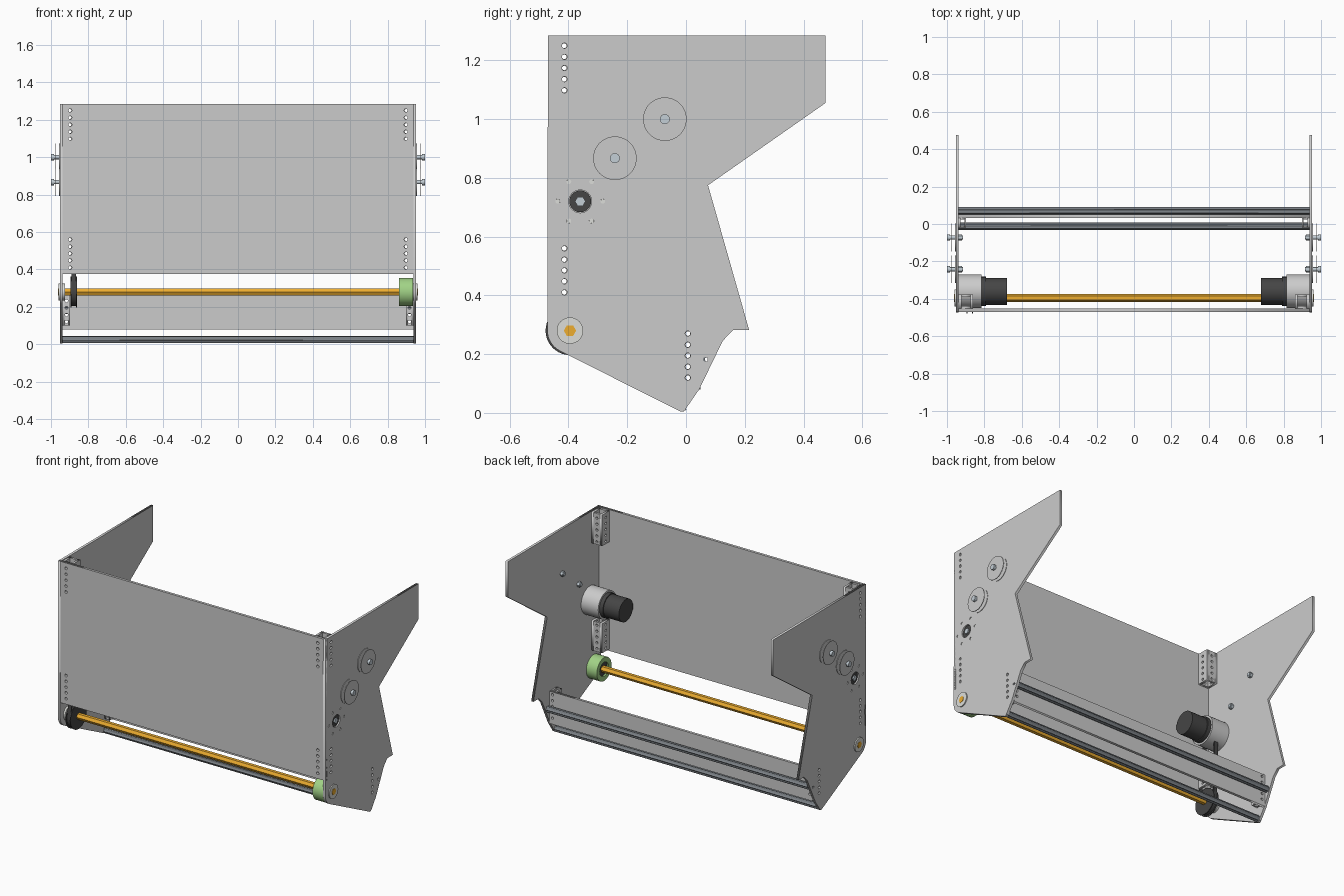
import bpy, bmesh
from math import pi, cos, sin, acos, atan2, hypot
from mathutils import Matrix

if "Cube" in bpy.data.objects:
    bpy.data.objects.remove(bpy.data.objects["Cube"])


def mat(name, rgb):
    m = bpy.data.materials.new(name)
    m.diffuse_color = (*rgb, 1)
    m.use_nodes = True
    m.node_tree.nodes["Principled BSDF"].inputs["Base Color"].default_value = m.diffuse_color
    return m


ORANGE = mat("orange", (0.85, 0.42, 0.03))
GREEN = mat("green", (0.36, 0.65, 0.24))
BLACK = mat("black", (0.06, 0.06, 0.06))
SLATE = mat("slate", (0.2, 0.22, 0.24))
PALE = mat("pale", (0.72, 0.73, 0.7))
STEEL = mat("steel", (0.55, 0.62, 0.67))

# Profile planes: local (u, v, w) to world
YZ = Matrix(((0, 0, 1, 0), (1, 0, 0, 0), (0, 1, 0, 0), (0, 0, 0, 1)))
XZ = Matrix(((1, 0, 0, 0), (0, 0, -1, 0), (0, 1, 0, 0), (0, 0, 0, 1)))


def arc(cx, cy, r, a0=0.0, a1=2 * pi, n=16, closed=True):
    k = n if closed else n - 1
    return [(cx + r * cos(a0 + (a1 - a0) * i / k), cy + r * sin(a0 + (a1 - a0) * i / k)) for i in range(n)]


def rect(u0, u1, v0, v1):
    return [(u0, v0), (u1, v0), (u1, v1), (u0, v1)]


def sheet(name, loops, plane, w0, w1, material=None):
    """Flat outline with holes, extruded from w0 to w1 along the plane's world axis."""
    cu = bpy.data.curves.new(name, 'CURVE')
    cu.dimensions = '2D'
    cu.fill_mode = 'BOTH'
    cu.extrude = abs(w1 - w0) / 2
    for pts in loops:
        sp = cu.splines.new('POLY')
        sp.points.add(len(pts) - 1)
        for p, (u, v) in zip(sp.points, pts):
            p.co = (u, v, 0, 1)
        sp.use_cyclic_u = True
    tmp = bpy.data.objects.new(name, cu)
    bpy.context.collection.objects.link(tmp)
    dg = bpy.context.evaluated_depsgraph_get()
    me = bpy.data.meshes.new_from_object(tmp.evaluated_get(dg))
    bpy.data.objects.remove(tmp)
    mid = (w0 + w1) / 2
    shift = (mid, 0, 0) if plane is YZ else (0, mid, 0)
    me.transform(Matrix.Translation(shift) @ plane)
    ob = bpy.data.objects.new(name, me)
    bpy.context.collection.objects.link(ob)
    if material:
        me.materials.clear()
        me.materials.append(material)
    return ob


def rod(name, x0, x1, y, z, r, material=None, n=32):
    """Cylinder along x."""
    bm = bmesh.new()
    bmesh.ops.create_cone(bm, cap_ends=True, segments=n, radius1=r, radius2=r, depth=abs(x1 - x0),
                          matrix=Matrix.Translation(((x0 + x1) / 2, y, z)) @ Matrix.Rotation(pi / 2, 4, 'Y'))
    for f in bm.faces:
        f.smooth = n > 8 and len(f.verts) == 4
    for e in bm.edges:
        e.smooth = not any(len(f.verts) > 4 for f in e.link_faces)
    me = bpy.data.meshes.new(name)
    bm.to_mesh(me)
    bm.free()
    if material:
        me.materials.append(material)
    ob = bpy.data.objects.new(name, me)
    bpy.context.collection.objects.link(ob)
    return ob


def tube_bracket(name, x0, x1, y0, y1, z0, z1, zs, t=0.014):
    """Hollow square upright with a row of bolt holes in every wall."""
    cx, cy = (x0 + x1) / 2, (y0 + y1) / 2
    hy = [arc(cy, z, 0.008, n=12) for z in zs]
    hx = [arc(cx, z, 0.008, n=12) for z in zs]
    walls = [sheet(name, [rect(y0, y1, z0, z1)] + hy, YZ, a, b) for a, b in ((x0, x0 + t), (x1 - t, x1))]
    walls += [sheet(name, [rect(x0 + t, x1 - t, z0, z1)] + hx, XZ, a, b) for a, b in ((y0, y0 + t), (y1 - t, y1))]
    with bpy.context.temp_override(active_object=walls[0], selected_editable_objects=walls):
        bpy.ops.object.join()


AXLE, MOTOR = (-0.395, 0.28), (-0.36, 0.72)
TOP_Z = [1.25, 1.212, 1.174, 1.136, 1.098]
MID_Z = [0.56, 0.522, 0.485, 0.448, 0.41]
LOW_Z = [0.27, 0.232, 0.195, 0.157, 0.12]

# Side plates with bolt rows
outline = [(-0.47, 1.285), (0.475, 1.285), (0.475, 1.055), (0.075, 0.775), (0.215, 0.282), (0.16, 0.282),
           (0.125, 0.245), (0.045, 0.08), (0, 0.015), (-0.008, 0.005), (-0.02, 0.005)]
outline += arc(*AXLE, 0.077, -2.03, -pi, 8, False)
bolts = arc(*MOTOR, 0.077, n=6)
holes = [arc(-0.4136, z, 0.009) for z in TOP_Z + MID_Z] + [arc(0.006, z, 0.009) for z in LOW_Z]
holes += [arc(y, z, 0.008) for y, z in bolts] + [arc(*MOTOR, 0.039, n=24), arc(0.066, 0.182, 0.008)]
for s, side in ((-1, "left"), (1, "right")):
    sheet(side + "_side_plate", [outline] + holes, YZ, s * 0.937, s * 0.953)

    # Corner uprights
    for tag, z0, z1, zs in (("upper", 1.08, 1.28, TOP_Z), ("middle", 0.39, 0.58, MID_Z)):
        a, b = sorted((s * 0.861, s * 0.937))
        tube_bracket(f"{side}_{tag}_bracket", a, b, -0.453, -0.376, z0, z1, zs)
    a, b = sorted((s * 0.897, s * 0.937))
    tube_bracket(side + "_lower_bracket", a, b, -0.02, 0.033, 0.1, 0.29, LOW_Z, 0.01)

    # Motor with gearbox, output shaft and mounting bolts
    rod(side + "_gearbox", s * 0.937, s * 0.815, *MOTOR, 0.09)
    rod(side + "_motor_flange", s * 0.83, s * 0.79, *MOTOR, 0.078, BLACK)
    rod(side + "_motor_body", s * 0.79, s * 0.68, *MOTOR, 0.072, BLACK)
    rod(side + "_motor_boss", s * 0.93, s * 0.945, *MOTOR, 0.037, BLACK)
    rod(side + "_motor_shaft", s * 0.93, s * 0.953, *MOTOR, 0.018, STEEL, 6)
    for y, z in bolts:
        rod(side + "_motor_bolt", s * 0.935, s * 0.949, y, z, 0.008, PALE, 12)

    # Idler discs outside the plate
    for y, z in ((-0.072, 1.0), (-0.242, 0.867)):
        rod(side + "_idler_inner_disc", s * 0.953, s * 0.956, y, z, 0.074, n=48)
        rod(side + "_idler_outer_disc", s * 0.976, s * 0.979, y, z, 0.074, n=48)
        rod(side + "_idler_hub", s * 0.915, s * 0.99, y, z, 0.011, STEEL, 16)
        rod(side + "_idler_bolt_head", s * 0.985, s, y, z, 0.017, STEEL, 16)
        rod(side + "_idler_nut", s * 0.92, s * 0.937, y, z, 0.017, STEEL, 6)

    # Axle bearing
    rod(side + "_bearing", s * 0.925, s * 0.96, *AXLE, 0.045, PALE)

# Front and lower panels
front_holes = [arc(s * 0.897, z, 0.009, n=12) for s in (-1, 1) for z in TOP_Z + MID_Z]
sheet("front_panel", [rect(-0.953, 0.953, 0.375, 1.285)] + front_holes, XZ, -0.47, -0.453)
low_holes = [arc(s * 0.917, z, 0.008, n=12) for s in (-1, 1) for z in LOW_Z]
sheet("lower_panel", [rect(-0.937, 0.937, 0.08, 0.288)] + low_holes, XZ, 0.033, 0.05)

# Grooved cross bars
for name, y, z in (("bottom_cross_bar", -0.013, 0.025), ("rear_cross_bar", 0.071, 0.182)):
    star = [(y + r * cos(i * pi / 12), z + r * sin(i * pi / 12))
            for i in range(24) for r in [0.02 if i % 4 in (0, 1) else 0.014]]
    sheet(name, [star, arc(y, z, 0.007, n=12)], YZ, -0.95, 0.95, SLATE)

# Hex axle with green roller and belt pulley
rod("axle", -0.962, 0.962, *AXLE, 0.021, ORANGE, 6)
sheet("green_roller", [arc(*AXLE, 0.075, n=48), arc(*AXLE, 0.045, n=32)], YZ, 0.86, 0.935, GREEN)
rod("roller_core", 0.87, 0.93, *AXLE, 0.045, BLACK)
rod("pulley_drum", -0.895, -0.86, *AXLE, 0.068, BLACK, 40)
for x in (-0.895, -0.865):
    rod("pulley_flange", x, x + 0.005, *AXLE, 0.083, BLACK, 40)

# Drive belt


def belt_loop(r1, r2):
    dy, dz = MOTOR[0] - AXLE[0], MOTOR[1] - AXLE[1]
    t, a = atan2(dz, dy), acos((r1 - r2) / hypot(dy, dz))
    return (arc(*AXLE, r1, t + a, t + 2 * pi - a, 24, False) + arc(*MOTOR, r2, t - a, t + a, 16, False))


sheet("drive_belt", [belt_loop(0.075, 0.05), belt_loop(0.067, 0.042)], YZ, -0.89, -0.865, BLACK)
